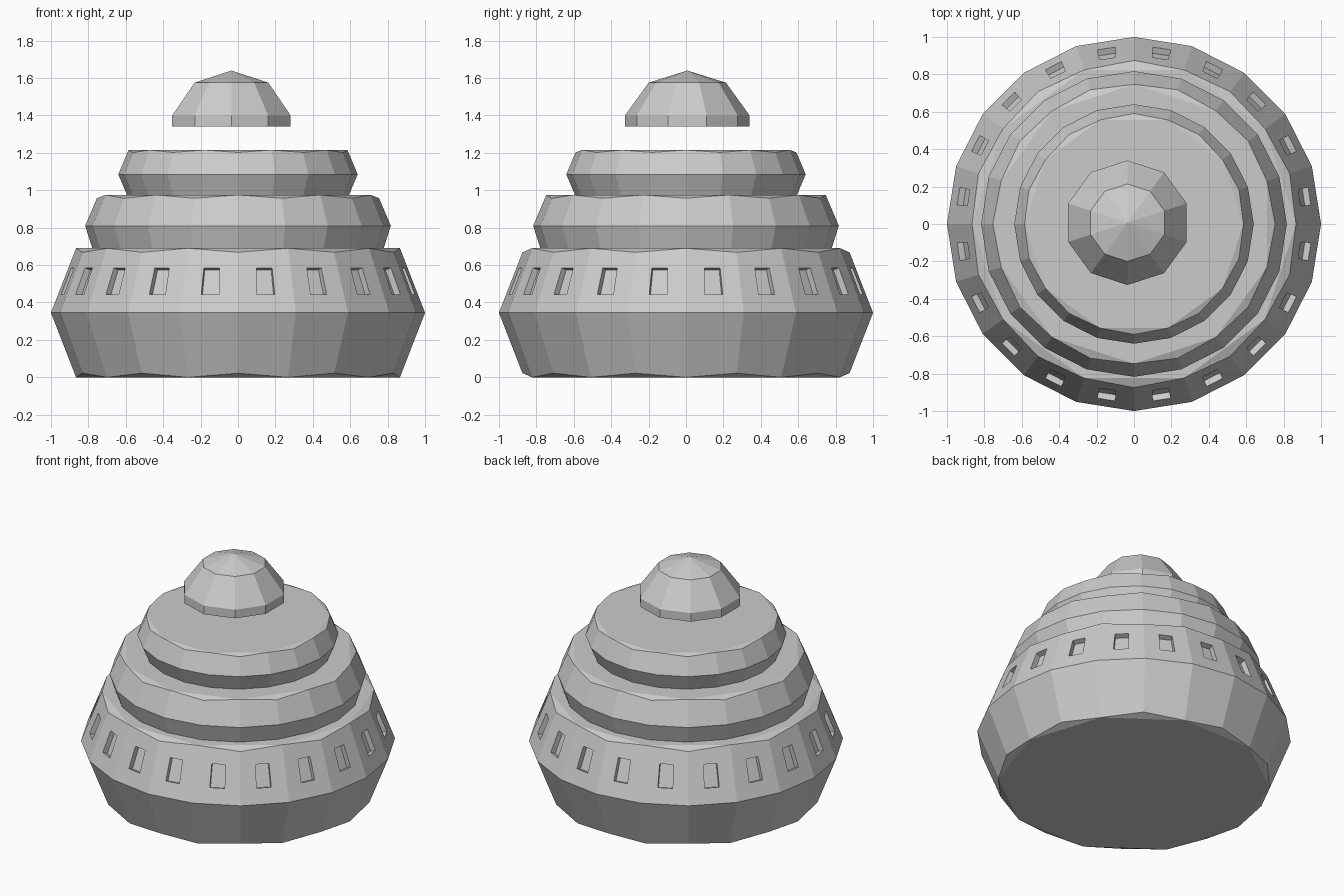
import bpy, bmesh, math
from mathutils import Vector

if "Cube" in bpy.data.objects:
    bpy.data.objects.remove(bpy.data.objects["Cube"])

STEP = math.tau / 20


def finish(bm, name):
    bmesh.ops.recalc_face_normals(bm, faces=bm.faces)
    mesh = bpy.data.meshes.new(name)
    bm.to_mesh(mesh)
    bm.free()
    obj = bpy.data.objects.new(name, mesh)
    bpy.context.collection.objects.link(obj)
    return obj


def tier(bottom, middle, top, trim, turn):
    """20-sided double-sloped drum; its caps are decagons with trimmed corners between."""
    bm = bmesh.new()

    def ring(end):
        verts = []
        for i in range(20):
            r, z = end
            if end is not middle and i % 2:
                # trimmed corners slide along the wall edge
                t = trim / abs(middle[1] - z)
                r += (middle[0] - r) * t
                z += (middle[1] - z) * t
            a = i * STEP + turn
            verts.append(bm.verts.new((r * math.cos(a), r * math.sin(a), z)))
        return verts

    lo, mid, hi = ring(bottom), ring(middle), ring(top)
    upper = []
    for i in range(20):
        j = (i + 1) % 20
        bm.faces.new((lo[i], lo[j], mid[j], mid[i]))
        upper.append(bm.faces.new((mid[i], mid[j], hi[j], hi[i])))
    for loop in (lo, hi):
        bm.faces.new(loop[::2])
        for i in range(0, 20, 2):
            bm.faces.new((loop[i], loop[i + 1], loop[(i + 2) % 20]))
    bmesh.ops.recalc_face_normals(bm, faces=bm.faces)
    return bm, upper


# Base tier with one recessed window in every upper wall face
bm, walls = tier((0.866, 0), (1.0, 0.345), (0.866, 0.69), 0.022, 0)
bmesh.ops.inset_individual(bm, faces=walls, thickness=0.06)
slope = 0.134 / 0.345
for k, face in enumerate(walls):
    a = (k + 0.5) * STEP
    out = Vector((math.cos(a), math.sin(a), 0))
    side = Vector((-math.sin(a), math.cos(a), 0))
    centre_z = face.calc_center_median().z
    for v in face.verts:
        z, half = (0.443, 0.048) if v.co.z < centre_z else (0.585, 0.043)
        half = math.copysign(half, v.co.dot(side))
        r = math.cos(STEP / 2) * (1 - slope * (z - 0.345))
        v.co = out * r + side * half + Vector((0, 0, z))
bm.normal_update()
for face in bmesh.ops.extrude_discrete_faces(bm, faces=walls)["faces"]:
    face.normal_update()
    shift = face.normal * -0.035
    for v in face.verts:
        v.co += shift
finish(bm, "base_tier")

# Upper tiers
bm, _ = tier((0.765, 0.645), (0.817, 0.81), (0.747, 0.975), 0.018, STEP)
finish(bm, "middle_tier")
bm, _ = tier((0.585, 0.955), (0.64, 1.085), (0.585, 1.215), 0.013, 0)
finish(bm, "upper_tier")

# Floating faceted dome, ten sides
bm = bmesh.new()
rings = []
for r, z in ((0.333, 1.34), (0.333, 1.40), (0.207, 1.575)):
    angles = [math.pi / 2 + i * 2 * STEP for i in range(10)]
    rings.append([bm.verts.new((r * math.cos(a), r * math.sin(a), z)) for a in angles])
tip = bm.verts.new((0, 0, 1.64))
bm.faces.new(rings[0])
for i in range(10):
    j = (i + 1) % 10
    for a, b in zip(rings, rings[1:]):
        bm.faces.new((a[i], a[j], b[j], b[i]))
    bm.faces.new((rings[2][i], rings[2][j], tip))
finish(bm, "dome_cap").location = (-0.035, 0.007, 0)
